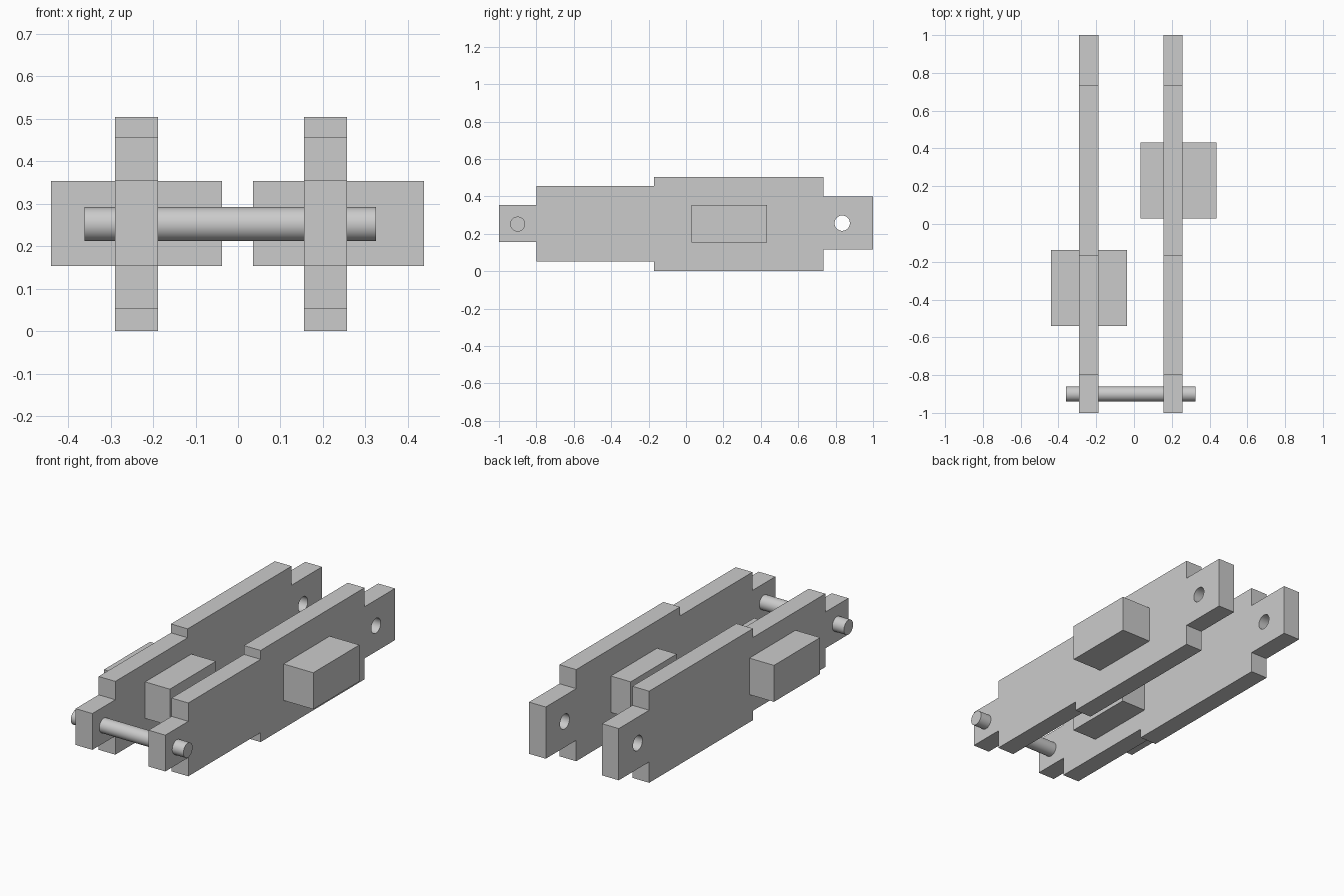
import bpy
import bmesh
from math import pi
from mathutils import Matrix

cube = bpy.data.objects.get("Cube")
if cube:
    bpy.data.objects.remove(cube, do_unlink=True)

grey = bpy.data.materials.new("light_grey")
grey.use_nodes = True
colour = (0.6, 0.6, 0.6, 1)
grey.diffuse_color = colour
grey.node_tree.nodes["Principled BSDF"].inputs["Base Color"].default_value = colour


def add_object(name, bm):
    bmesh.ops.recalc_face_normals(bm, faces=bm.faces)
    mesh = bpy.data.meshes.new(name)
    bm.to_mesh(mesh)
    bm.free()
    mesh.materials.append(grey)
    obj = bpy.data.objects.new(name, mesh)
    bpy.context.collection.objects.link(obj)
    return obj


def add_block(name, low, high):
    bm = bmesh.new()
    bmesh.ops.create_cube(bm, size=1)
    for v in bm.verts:
        v.co = [h if c > 0 else l for c, l, h in zip(v.co, low, high)]
    return add_object(name, bm)


def add_rod(name, x0, x1, y, z, radius):
    bm = bmesh.new()
    place = Matrix.Translation(((x0 + x1) / 2, y, z)) @ Matrix.Rotation(pi / 2, 4, 'Y')
    bmesh.ops.create_cone(bm, cap_ends=True, segments=48, radius1=radius,
                          radius2=radius, depth=x1 - x0, matrix=place)
    return add_object(name, bm)


def smooth(obj):
    bpy.ops.object.select_all(action='DESELECT')
    obj.select_set(True)
    bpy.context.view_layer.objects.active = obj
    bpy.ops.object.shade_smooth_by_angle()


# Stepped side plate: (y start, y end, z bottom, z top) of each step
STEPS = [(-1, -0.8, 0.155, 0.355), (-0.8, -0.17, 0.052, 0.456),
         (-0.17, 0.735, 0, 0.505), (0.735, 1, 0.115, 0.4)]


def add_plate(name, x0, x1):
    lower = [(y, s[2]) for s in STEPS for y in s[:2]]
    upper = [(y, s[3]) for s in reversed(STEPS) for y in (s[1], s[0])]
    bm = bmesh.new()
    face = bm.faces.new([bm.verts.new((x0, y, z)) for y, z in lower + upper])
    side = bmesh.ops.extrude_face_region(bm, geom=[face])["geom"]
    verts = [v for v in side if isinstance(v, bmesh.types.BMVert)]
    bmesh.ops.translate(bm, verts=verts, vec=(x1 - x0, 0, 0))
    plate = add_object(name, bm)

    # Round pivot hole near the back end
    cutter = add_rod("hole_cutter", x0 - 0.1, x1 + 0.1, 0.835, 0.257, 0.041)
    cutter.hide_render = True
    cut = plate.modifiers.new("pivot_hole", 'BOOLEAN')
    cut.operation = 'DIFFERENCE'
    cut.solver = 'EXACT'
    cut.object = cutter
    bpy.context.view_layer.objects.active = plate
    bpy.ops.object.modifier_apply(modifier=cut.name)
    bpy.data.objects.remove(cutter, do_unlink=True)
    smooth(plate)


add_plate("right_plate", -0.29, -0.188)
add_plate("left_plate", 0.155, 0.257)

# Blocks passing through the plates
add_block("right_block", (-0.44, -0.54, 0.153), (-0.038, -0.138, 0.354))
add_block("left_block", (0.035, 0.03, 0.153), (0.438, 0.432, 0.354))

# Connecting pin at the front end
smooth(add_rod("front_pin", -0.361, 0.325, -0.9, 0.252, 0.04))
